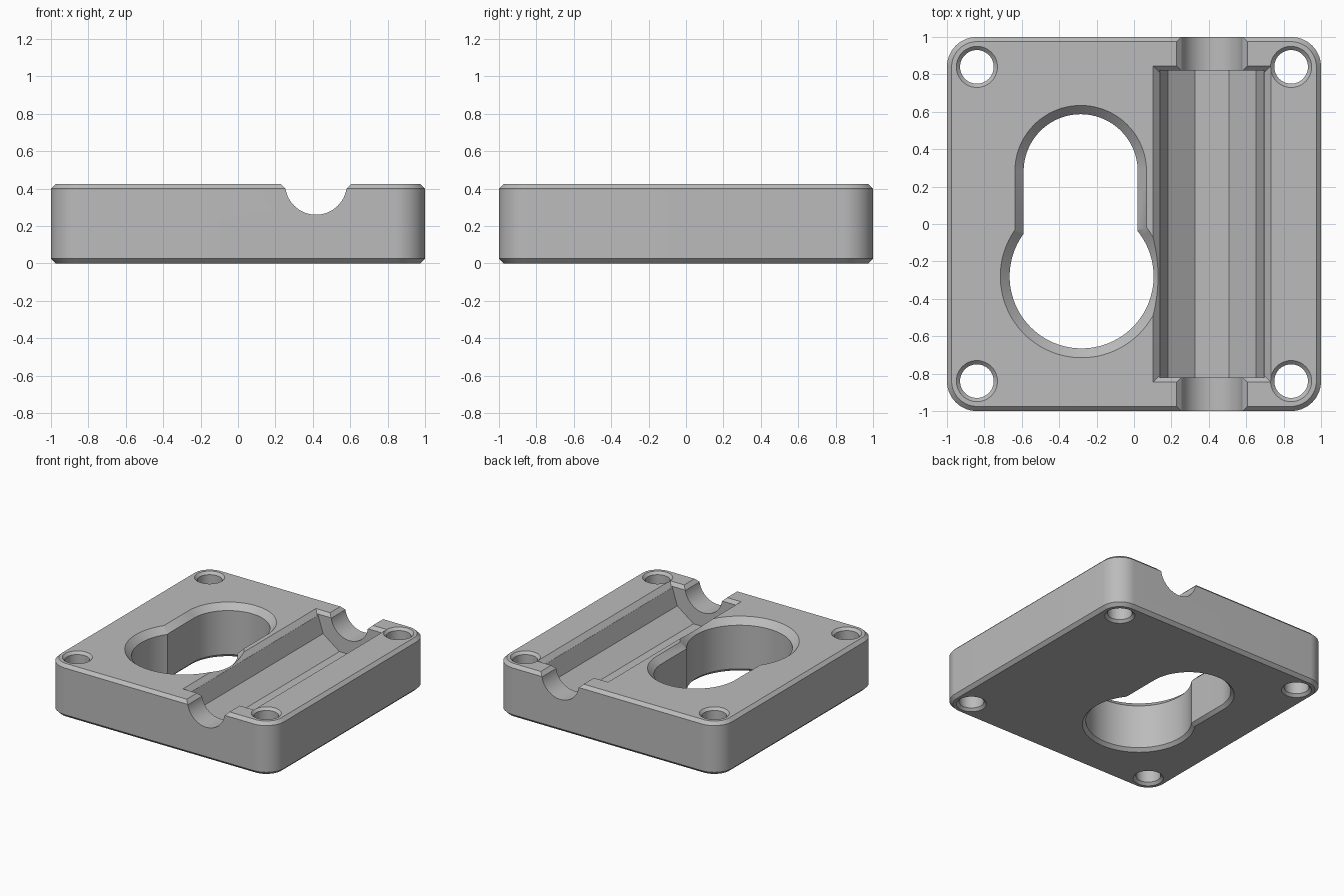
import bpy, bmesh
from math import sin, cos, pi

default = bpy.data.objects.get("Cube")
if default:
    bpy.data.objects.remove(default, do_unlink=True)

H = 0.425          # plate thickness
E = 0.025          # small edge chamfer
OVER = 0.02        # how far cutters reach past the surfaces
GX = 0.417         # centre line of the channel

grey = bpy.data.materials.new("plain grey")
grey.use_nodes = True
grey.diffuse_color = (0.5, 0.5, 0.5, 1)
grey.node_tree.nodes["Principled BSDF"].inputs["Base Color"].default_value = (0.5, 0.5, 0.5, 1)


def rounded(cx, cy, hx, hy, r, n=24):
    """Outline of a rectangle with corner radius r."""
    pts = []
    for q, (sx, sy) in enumerate([(1, 1), (-1, 1), (-1, -1), (1, -1)]):
        for i in range(n + 1):
            a = (q + i / n) * pi / 2
            pts.append((cx + sx * (hx - r) + r * cos(a), cy + sy * (hy - r) + r * sin(a)))
    return pts


def circle(cx, cy, r, n=96):
    return [(cx + r * cos(2 * pi * i / n), cy + r * sin(2 * pi * i / n)) for i in range(n)]


def loft(name, rings):
    """Closed solid through rings of 3D points."""
    bm = bmesh.new()
    loops = [[bm.verts.new(p) for p in ring] for ring in rings]
    n = len(loops[0])
    for a, b in zip(loops, loops[1:]):
        for i in range(n):
            j = (i + 1) % n
            bm.faces.new((a[i], a[j], b[j], b[i]))
    bm.faces.new(loops[0][::-1])
    bm.faces.new(loops[-1])
    bmesh.ops.remove_doubles(bm, verts=bm.verts, dist=1e-5)
    bmesh.ops.recalc_face_normals(bm, faces=bm.faces)
    mesh = bpy.data.meshes.new(name)
    bm.to_mesh(mesh)
    bm.free()
    mesh.materials.append(grey)
    obj = bpy.data.objects.new(name, mesh)
    bpy.context.collection.objects.link(obj)
    return obj


def stack(name, outline, levels):
    """Loft upward; each level is (z, offset) passed to the outline."""
    return loft(name, [[(x, y, z) for x, y in outline(o)] for z, o in levels])


def bar(name, r, sides, length, turn=0):
    """Prism along y on the channel centre line."""
    ring = [(GX + r * cos(turn + 2 * pi * i / sides), H + r * sin(turn + 2 * pi * i / sides))
            for i in range(sides)]
    return loft(name, [[(x, y, z) for x, z in ring] for y in (-length, length)])


def through(top, bottom):
    """Levels for a hole countersunk at both faces."""
    return [(-OVER, bottom + OVER), (bottom, 0), (H - top, 0), (H + OVER, top + OVER)]


# Plate with rounded corners and chamfered rims
plate = stack("base_plate", lambda o: rounded(0, 0, 1 - o, 1 - o, 0.16 - o),
              [(0, E), (E, 0), (H - E, 0), (H, E)])

# Corner screw holes
cutters = []
for sx in (-1, 1):
    for sy in (-1, 1):
        cutters.append(stack("screw_hole_cutter",
                             lambda o: circle(sx * 0.84, sy * 0.84, 0.09 + o, 48),
                             through(0.02, 0.02)))

# Keyhole opening: round part and slot
cutters.append(stack("keyhole_round_cutter", lambda o: circle(-0.28, -0.28, 0.385 + o),
                     through(0.05, E)))
cutters.append(stack("keyhole_slot_cutter",
                     lambda o: rounded(-0.285, 0, 0.305 + o, 0.587 + o, 0.305 + o),
                     through(0.047, E)))

# Ten-sided channel, smooth end grooves, and their chamfered lips
cutters.append(bar("channel_cutter", 0.29, 10, 0.82))
cutters.append(bar("end_groove_cutter", 0.165, 64, 1.1))
for name, hx, hy in (("channel_lip_cutter", 0.29, 0.82), ("groove_lip_cutter", 0.165, 1.1)):
    cutters.append(stack(name, lambda o: [(GX + sx * (hx + o), sy * (hy + o))
                                          for sx, sy in ((-1, -1), (1, -1), (1, 1), (-1, 1))],
                         [(H - E - 0.01, -0.01), (H + OVER, E + OVER)]))

# Cut everything out of the plate
bpy.ops.object.select_all(action='DESELECT')
plate.select_set(True)
bpy.context.view_layer.objects.active = plate
for cutter in cutters:
    cutter.hide_render = True
    mod = plate.modifiers.new("cut", 'BOOLEAN')
    mod.operation = 'DIFFERENCE'
    mod.solver = 'EXACT'
    mod.object = cutter
    bpy.ops.object.modifier_apply(modifier=mod.name)
    bpy.data.objects.remove(cutter, do_unlink=True)

bpy.ops.object.shade_smooth_by_angle(angle=pi / 7)
